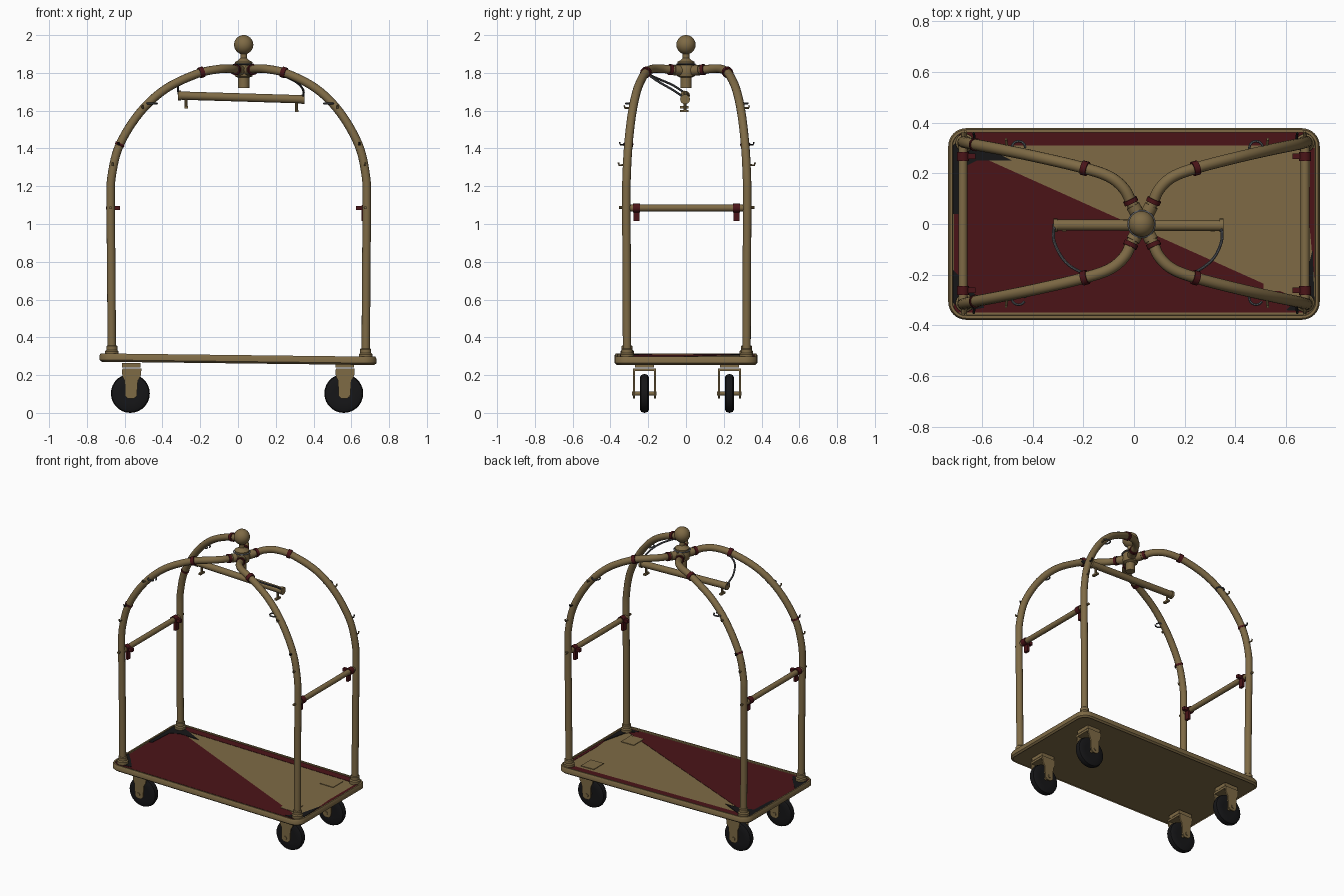
import bpy, bmesh, math
from mathutils import Vector, Matrix

if "Cube" in bpy.data.objects:
    bpy.data.objects.remove(bpy.data.objects["Cube"])


def material(name, rgb):
    m = bpy.data.materials.new(name)
    m.diffuse_color = (*rgb, 1)
    m.use_nodes = True
    m.node_tree.nodes["Principled BSDF"].inputs["Base Color"].default_value = m.diffuse_color
    return m


BRASS = material("brass", (0.21, 0.145, 0.06))
RED = material("dark red", (0.07, 0.007, 0.009))
BLACK = material("black rubber", (0.008, 0.008, 0.009))
GREY = material("steel grey", (0.09, 0.095, 0.105))


def finish(name, bm, mat):
    me = bpy.data.meshes.new(name)
    bmesh.ops.recalc_face_normals(bm, faces=bm.faces)
    bm.to_mesh(me)
    bm.free()
    ob = bpy.data.objects.new(name, me)
    me.materials.append(mat)
    bpy.context.collection.objects.link(ob)
    bpy.ops.object.select_all(action='DESELECT')
    ob.select_set(True)
    bpy.context.view_layer.objects.active = ob
    bpy.ops.object.shade_smooth_by_angle(angle=math.radians(40))
    return ob


def box(name, c, s, mat):
    bm = bmesh.new()
    bmesh.ops.create_cube(bm, size=1, matrix=Matrix.Translation(c) @ Matrix.Diagonal((*s, 1)))
    return finish(name, bm, mat)


def tube(name, pts, r, mat, sides=14):
    # sweep a circle along a path, with capped ends
    bm = bmesh.new()
    pts = [Vector(p) for p in pts]
    rings, n = [], None
    for i, p in enumerate(pts):
        t = (pts[min(i + 1, len(pts) - 1)] - pts[max(i - 1, 0)]).normalized()
        n = (n - t * n.dot(t)).normalized() if n else t.orthogonal().normalized()
        b = t.cross(n)
        rings.append([bm.verts.new(p + r * (n * math.cos(a) + b * math.sin(a)))
                      for a in (2 * math.pi * k / sides for k in range(sides))])
    for a, b in zip(rings, rings[1:]):
        for k in range(sides):
            j = (k + 1) % sides
            bm.faces.new((a[k], a[j], b[j], b[k]))
    bm.faces.new(rings[0])
    bm.faces.new(rings[-1])
    return finish(name, bm, mat)


def lathe(name, profile, mat, matrix=Matrix(), sides=28):
    # spin (radius, height) pairs around z
    bm = bmesh.new()
    vs = [bm.verts.new((r, 0, z)) for r, z in profile]
    es = [bm.edges.new(e) for e in zip(vs, vs[1:])]
    bmesh.ops.spin(bm, geom=vs + es, axis=(0, 0, 1), cent=(0, 0, 0),
                   angle=2 * math.pi, steps=sides, use_merge=True)
    bmesh.ops.remove_doubles(bm, verts=bm.verts, dist=1e-5)
    bm.transform(matrix)
    return finish(name, bm, mat)


def smooth_path(pts, n=6):
    # Catmull-Rom samples, n per span
    p = [Vector(q) for q in pts]
    p = [2 * p[0] - p[1]] + p + [2 * p[-1] - p[-2]]
    out = []
    for a, b, c, d in zip(p, p[1:], p[2:], p[3:]):
        for t in (k / n for k in range(n)):
            out.append(0.5 * (2 * b + (c - a) * t + (2 * a - 5 * b + 4 * c - d) * t * t
                              + (3 * b - a - 3 * c + d) * t ** 3))
    return out + [p[-2]]


def slope(x, z):
    # the platform drops slightly toward +x
    return z - 0.012 * x


# Platform: rounded slab with a raised rim and a recessed underside
bm = bmesh.new()
levels = [(0.012, 0.262), (0.0, 0.272), (0.0, 0.296), (0.006, 0.306), (0.016, 0.306), (0.018, 0.298)]
rings = []
for inset, z in levels:
    ring = []
    for q, (sx, sy) in enumerate([(1, 1), (-1, 1), (-1, -1), (1, -1)]):
        for k in range(7):
            a = math.pi / 2 * (q + k / 6)
            r = 0.07 - inset
            x, y = sx * 0.663 + r * math.cos(a), sy * 0.308 + r * math.sin(a)
            ring.append(bm.verts.new((x, y, slope(x, z))))
    rings.append(ring)
for a, b in zip(rings, rings[1:]):
    for k in range(len(a)):
        j = (k + 1) % len(a)
        bm.faces.new((a[k], a[j], b[j], b[k]))
bm.faces.new(rings[-1])
base = bm.faces.new(rings[0])
bmesh.ops.inset_individual(bm, faces=[base], thickness=0.02)
for v in base.verts:
    v.co.z += 0.008
finish("platform", bm, BRASS)


def plate(name, pts, mat, z=0.3):
    bm = bmesh.new()
    f = bm.faces.new([bm.verts.new((x, y, slope(x, z))) for x, y in pts])
    g = bmesh.ops.extrude_face_region(bm, geom=[f])
    for v in g["geom"]:
        if isinstance(v, bmesh.types.BMVert):
            v.co.z -= 0.004
    finish(name, bm, mat)


# Carpet pieces, dark corners and small floor plates
plate("front_carpet", [(-0.70, -0.35), (0.69, -0.35), (0.70, -0.32), (-0.66, 0.29), (-0.71, 0.29), (-0.71, -0.33)], RED)
plate("back_carpet_strip", [(-0.69, 0.31), (0.68, 0.31), (0.68, 0.362), (-0.69, 0.362)], RED)
plate("side_carpet_strip", [(0.695, 0.3), (0.692, 0.0), (0.712, -0.22), (0.712, 0.3)], RED)
plate("left_dark_edge", [(-0.714, 0.04), (-0.69, 0.04), (-0.68, 0.22), (-0.62, 0.25),
                         (-0.48, 0.25), (-0.60, 0.31), (-0.68, 0.345), (-0.714, 0.31)], BLACK, 0.302)
plate("left_front_dark_corner", [(-0.714, -0.31), (-0.68, -0.345), (-0.59, -0.33), (-0.64, -0.26), (-0.714, -0.18)], BLACK, 0.302)
plate("right_front_dark_corner", [(0.6, -0.34), (0.68, -0.345), (0.712, -0.31), (0.705, -0.1), (0.66, -0.28)], BLACK, 0.302)
for y in (-0.21, 0.23):
    plate("floor_plate", [(0.51, y - 0.055), (0.61, y - 0.055), (0.61, y + 0.055), (0.51, y + 0.055)], BRASS, 0.302)

# Casters
TURN = Matrix.Rotation(math.pi / 2, 4, 'X')
for cx in (-0.57, 0.56):
    for cy in (-0.22, 0.23):
        at = Matrix.Translation((cx, cy, 0.103)) @ TURN
        lathe("caster_tyre", [(0.045, -0.022), (0.085, -0.024), (0.098, -0.017), (0.103, 0),
                              (0.098, 0.017), (0.085, 0.024), (0.045, 0.022)], BLACK, at)
        lathe("caster_hub", [(0, -0.02), (0.05, -0.02), (0.05, 0.02), (0, 0.02)], BLACK, at)
        lathe("caster_axle", [(0, -0.065), (0.012, -0.065), (0.012, 0.065), (0, 0.065)], BRASS, at, 10)
        box("caster_mount", (cx + 0.005, cy, 0.252), (0.10, 0.10, 0.025), BRASS)
        box("fork_crown", (cx + 0.008, cy, 0.228), (0.10, 0.12, 0.014), BRASS)
        for s in (-1, 1):
            bm = bmesh.new()
            prof = [(-0.045, 0.23), (0.058, 0.23), (0.055, 0.195), (0.04, 0.17), (0.034, 0.09),
                    (0.018, 0.075), (-0.012, 0.075), (-0.028, 0.09), (-0.03, 0.17), (-0.042, 0.195)]
            f = bm.faces.new([bm.verts.new((cx + x, cy + s * 0.055 - 0.005, z)) for x, z in prof])
            g = bmesh.ops.extrude_face_region(bm, geom=[f])
            bmesh.ops.translate(bm, verts=[v for v in g["geom"] if isinstance(v, bmesh.types.BMVert)], vec=(0, 0.01, 0))
            finish("caster_fork", bm, BRASS)

# Four bent frame tubes meeting at the hub, with sockets, collars and hooks
HUB = 0.03
QUARTER = [(.672, .316, .29), (.675, .318, .75), (.678, .320, 1.12), (.672, .318, 1.26), (.632, .309, 1.42),
           (.53, .289, 1.59), (.40, .261, 1.715), (.24, .222, 1.795), (.13, .185, 1.82),
           (.07, .135, 1.822), (.04, .075, 1.816), (0, 0, 1.81)]


def collar(name, path, i, r, half, mat):
    t = (path[i + 1] - path[i - 1]).normalized()
    tube(name, [path[i] - t * half, path[i] + t * half], r, mat)


for sx in (-1, 1):
    for sy in (-1, 1):
        path = smooth_path([(sx * x + HUB * (1 - x / .675) + 0.004, sy * y + 0.004, z) for x, y, z in QUARTER])
        tube("frame_tube", path, 0.0225, BRASS)
        foot = path[0]
        lathe("post_socket", [(0.024, 0.35), (0.029, 0.345), (0.029, 0.325), (0.036, 0.318), (0.036, 0.295)],
              BRASS, Matrix.Translation((foot.x, foot.y, slope(foot.x, 0))))
        collar("red_collar", path, 43, 0.029, 0.012, RED)
        collar("inner_collar", path, 59, 0.029, 0.009, RED)
        collar("hub_sleeve", path, 62, 0.028, 0.02, BRASS)
        if sx < 0:
            collar("side_collar", path, 24, 0.026, 0.006, RED)
        # small hooks on the outside of the tube
        for i in (20, 24, 31):
            p = path[i]
            tip = p + Vector((sx * 0.006, sy * 0.042, 0))
            tube("tube_hook", [p, tip, tip + Vector((0, sy * 0.004, 0.014))], 0.005, BLACK if i == 24 else BRASS, 8)
        p = path[33]
        tube("ring_hook", [p + Vector((0.027 * math.cos(a), sy * 0.02 + 0.027 * math.sin(a), -0.02))
                           for a in (k * math.pi / 6 for k in range(12))], 0.005, GREY, 6)

# Central hub, neck and ball finial
lathe("hub", [(0, 1.72), (0.03, 1.72), (0.03, 1.775), (0.046, 1.782), (0.05, 1.80), (0.05, 1.83), (0.044, 1.842),
              (0.046, 1.858), (0.03, 1.866), (0.018, 1.878), (0.018, 1.9), (0.026, 1.908), (0.026, 1.915), (0, 1.915)],
      BRASS, Matrix.Translation((HUB, 0, 0)))
lathe("hub_ring", [(0.048, 1.842), (0.056, 1.846), (0.048, 1.85)], GREY, Matrix.Translation((HUB, 0, 0)))
bm = bmesh.new()
bmesh.ops.create_uvsphere(bm, u_segments=32, v_segments=20, radius=0.051, matrix=Matrix.Translation((HUB, 0, 1.949)))
finish("ball_finial", bm, BRASS)

# Side crossbars with red end brackets
for s in (-1, 1):
    x = s * 0.675
    tube("side_crossbar", [(x, -0.31, 1.085), (x, 0.318, 1.085)], 0.018, BRASS)
    for y in (-0.262, 0.267):
        tube("crossbar_collar", [(x, y - 0.018, 1.085), (x, y + 0.018, 1.085)], 0.024, RED)
        box("crossbar_bracket", (x - s * 0.012, y, 1.05), (0.018, 0.032, 0.07), RED)
        box("bracket_knob", (x - s * 0.035, y, 1.085), (0.03, 0.022, 0.022), RED)
    for y in (-1, 1):
        c = y * 0.32 + 0.004
        tube("crossbar_bolt", [(x, c, 1.087), (x, c + y * 0.038, 1.087)], 0.008, BRASS, 8)

# Hanging garment rail with end pegs and two support wires
tube("garment_rail", [(-0.31, -0.004, 1.68), (0.35, -0.006, 1.66)], 0.022, BRASS)
for x, z, wire in ((-0.275, 1.68, [(-0.315, 0, 1.69), (-0.315, -0.07, 1.735), (-0.27, -0.15, 1.77), (-0.2, -0.192, 1.79), (-0.12, -0.195, 1.81)]),
                   (0.31, 1.66, [(0.345, -0.01, 1.67), (0.345, -0.07, 1.71), (0.31, -0.14, 1.75), (0.24, -0.19, 1.785), (0.18, -0.195, 1.805)])):
    tube("rail_peg", [(x, -0.005, z), (x, -0.005, z - 0.06)], 0.007, BRASS, 8)
    box("peg_foot", (x, -0.008, z - 0.062), (0.018, 0.045, 0.012), BRASS)
    tube("rail_wire", smooth_path(wire, 5), 0.006, GREY, 8)
    end = x + math.copysign(0.035, x)
    tube("rail_end_cap", [(end - 0.008, -0.005, z), (end + 0.008, -0.005, z)], 0.026, BRASS)
